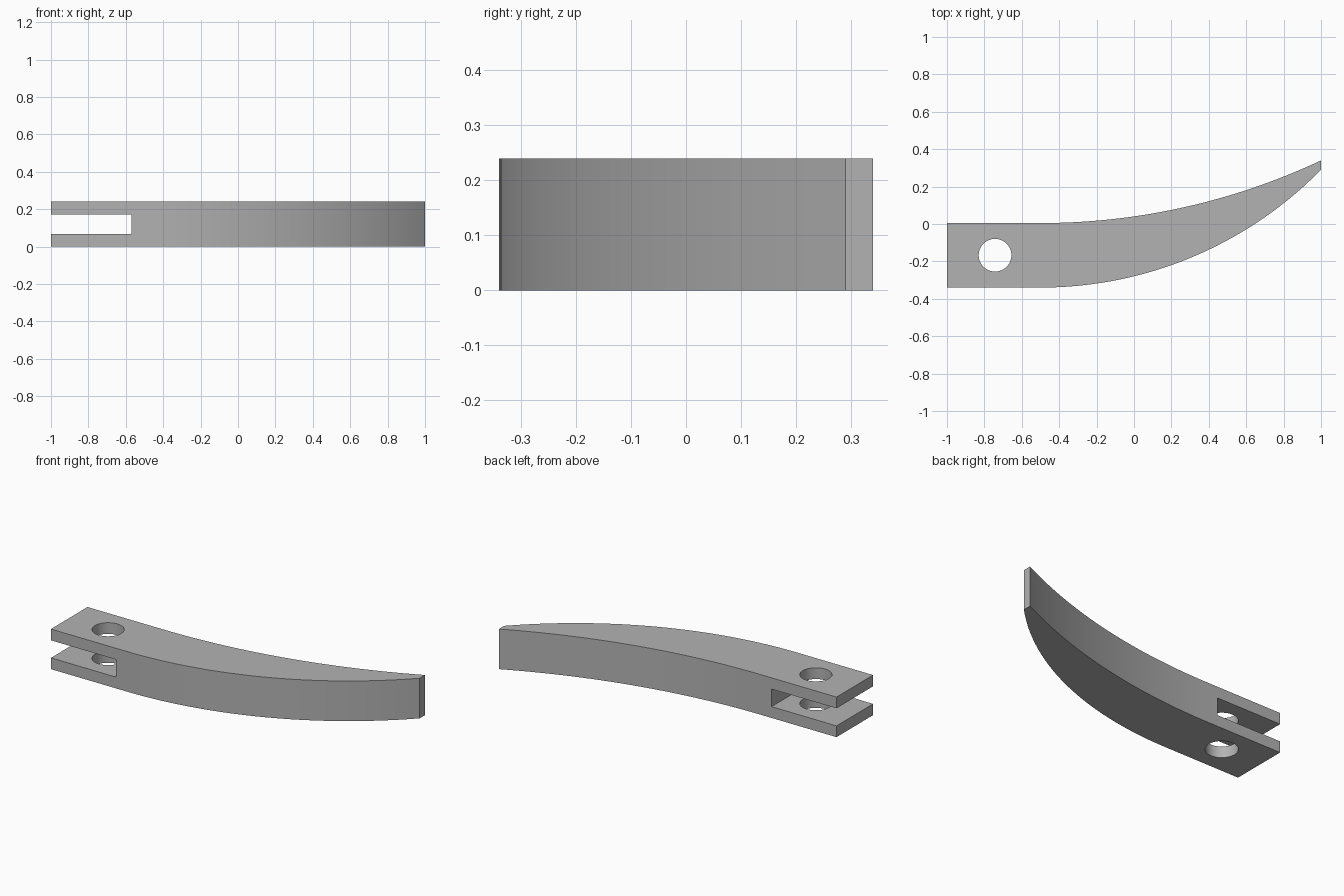
import bpy
import bmesh
from math import sqrt, radians
from mathutils import Matrix

cube = bpy.data.objects.get("Cube")
if cube:
    bpy.data.objects.remove(cube, do_unlink=True)

HEIGHT = 0.24
BEND_START, TIP = -0.5, 1.0
SEGMENTS = 32

grey = bpy.data.materials.new("plain grey")
grey.use_nodes = True
grey.diffuse_color = (0.45, 0.45, 0.45, 1)
grey.node_tree.nodes["Principled BSDF"].inputs["Base Color"].default_value = (0.45, 0.45, 0.45, 1)


def make_object(name, bm):
    bmesh.ops.recalc_face_normals(bm, faces=bm.faces)
    mesh = bpy.data.meshes.new(name)
    bm.to_mesh(mesh)
    bm.free()
    mesh.materials.append(grey)
    obj = bpy.data.objects.new(name, mesh)
    bpy.context.collection.objects.link(obj)
    return obj


def bent_edge(y_start, y_end):
    """Straight shank edge that runs tangentially into a circular arc."""
    run, rise = TIP - BEND_START, y_end - y_start
    radius = (run ** 2 + rise ** 2) / (2 * rise)
    points = [(-1, y_start)]
    for i in range(SEGMENTS + 1):
        d = run * i / SEGMENTS
        points.append((BEND_START + d, y_start + radius - sqrt(radius ** 2 - d ** 2)))
    return points


# Curved, tapering lever extruded from its plan outline
outline = bent_edge(-0.34, 0.29) + bent_edge(0.005, 0.34)[::-1]
bm = bmesh.new()
base = bm.faces.new([bm.verts.new((x, y, 0)) for x, y in outline])
top = bmesh.ops.extrude_face_region(bm, geom=[base])["geom"]
bmesh.ops.translate(bm, vec=(0, 0, HEIGHT),
                    verts=[v for v in top if isinstance(v, bmesh.types.BMVert)])
lever = make_object("curved_lever", bm)

# Slot that splits the shank into a fork
bm = bmesh.new()
bmesh.ops.create_cube(bm, size=1, matrix=Matrix.Translation((-0.87, -0.16, HEIGHT / 2))
                      @ Matrix.Diagonal((0.6, 0.6, 0.105, 1)))
slot = make_object("slot_cutter", bm)

# Pin hole through both fork prongs
bm = bmesh.new()
bmesh.ops.create_cone(bm, cap_ends=True, segments=48, radius1=0.0875, radius2=0.0875, depth=1,
                      matrix=Matrix.Translation((-0.743, -0.167, HEIGHT / 2)))
hole = make_object("pin_hole_cutter", bm)

# Cut the fork, then smooth the curved walls
bpy.context.view_layer.objects.active = lever
for cutter in (slot, hole):
    mod = lever.modifiers.new(cutter.name, "BOOLEAN")
    mod.operation = "DIFFERENCE"
    mod.solver = "EXACT"
    mod.object = cutter
    bpy.ops.object.modifier_apply(modifier=mod.name)
    bpy.data.objects.remove(cutter, do_unlink=True)

bpy.ops.object.select_all(action="DESELECT")
lever.select_set(True)
bpy.ops.object.shade_smooth_by_angle(angle=radians(30))
